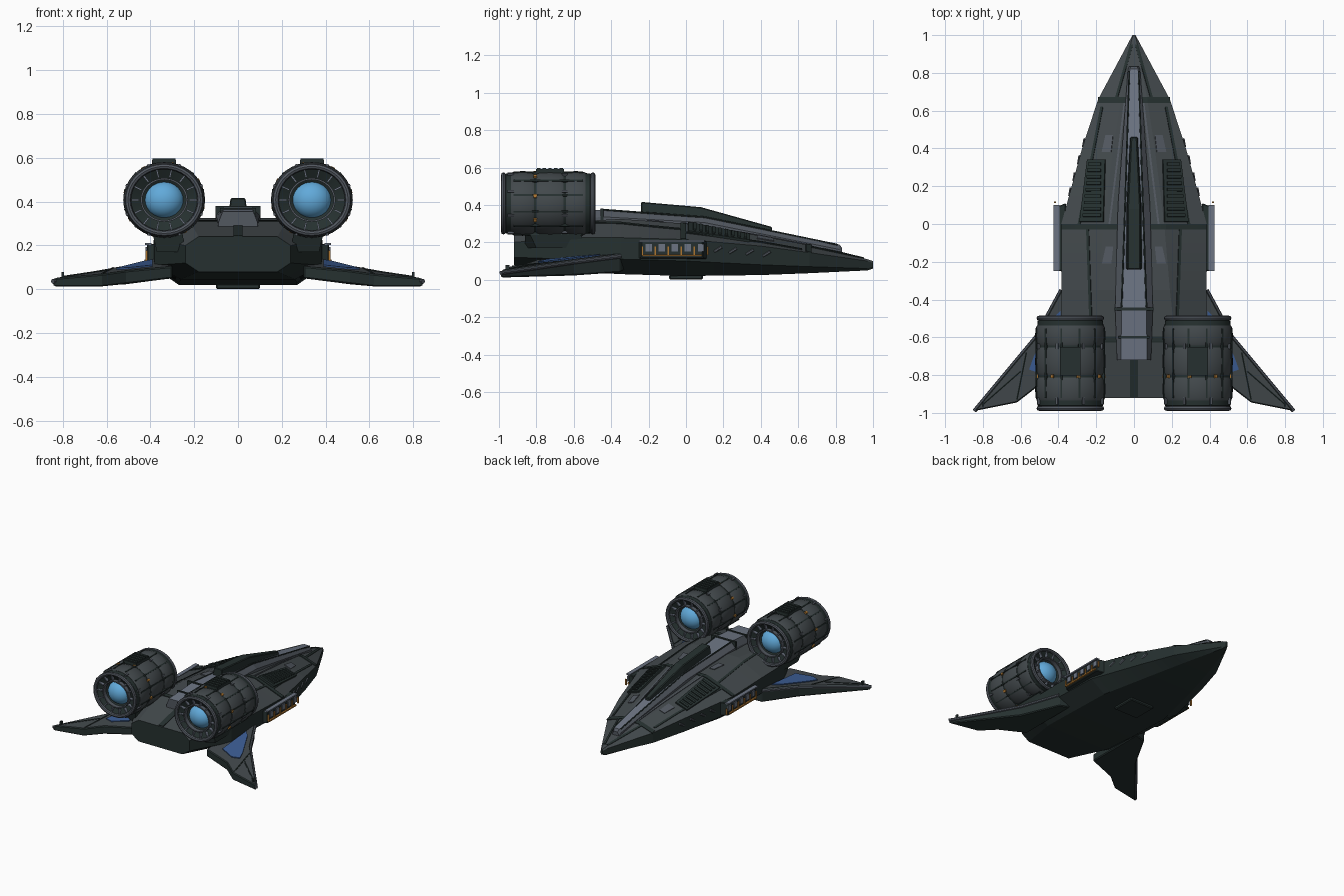
import bpy, bmesh, math
from mathutils import Vector, Matrix

if "Cube" in bpy.data.objects:
    bpy.data.objects.remove(bpy.data.objects["Cube"])


def material(name, rgb):
    m = bpy.data.materials.new(name)
    m.diffuse_color = (*rgb, 1)
    m.use_nodes = True
    m.node_tree.nodes["Principled BSDF"].inputs["Base Color"].default_value = m.diffuse_color
    return m


HULL = material("hull_grey", (0.055, 0.066, 0.072))
DARK = material("dark_green_grey", (0.019, 0.030, 0.029))
LIGHT = material("light_steel", (0.15, 0.175, 0.225))
MID = material("mid_steel", (0.085, 0.098, 0.118))
GLOW = material("engine_blue", (0.12, 0.40, 0.70))
BLUE = material("wing_blue", (0.045, 0.11, 0.30))
ORANGE = material("orange", (0.42, 0.18, 0.03))


def finish(name, bm, mats, mirror=False, smooth=False, rule=None, solid=0, bevel=0):
    bmesh.ops.recalc_face_normals(bm, faces=bm.faces)
    mats = mats if isinstance(mats, list) else [mats]
    for f in bm.faces:
        f.smooth = smooth
        if rule:
            f.material_index = rule(f)
    me = bpy.data.meshes.new(name)
    bm.to_mesh(me)
    bm.free()
    for m in mats:
        me.materials.append(m)
    if smooth:
        me.set_sharp_from_angle(angle=math.radians(35))
    ob = bpy.data.objects.new(name, me)
    bpy.context.collection.objects.link(ob)
    if solid:
        mod = ob.modifiers.new("thickness", 'SOLIDIFY')
        mod.thickness, mod.offset = solid, 0
    if bevel:
        mod = ob.modifiers.new("bevel", 'BEVEL')
        mod.width, mod.segments = bevel, 1
    if mirror:
        ob.modifiers.new("mirror", 'MIRROR')
    return ob


def box(bm, c, size, rot=Matrix()):
    bmesh.ops.create_cube(bm, size=1, matrix=Matrix.Translation(c) @ rot @ Matrix.Diagonal((*size, 1)))


def tube(bm, a, b, r, n=8):
    a, b = Vector(a), Vector(b)
    q = (b - a).to_track_quat('Z', 'Y').to_matrix().to_4x4()
    bmesh.ops.create_cone(bm, cap_ends=True, segments=n, radius1=r, radius2=r, depth=(b - a).length,
                          matrix=Matrix.Translation((a + b) / 2) @ q)


def loft(bm, rings):
    vs = [[bm.verts.new(p) for p in r] for r in rings]
    n = len(vs[0])
    for a, b in zip(vs, vs[1:]):
        for i in range(n):
            bm.faces.new((a[i], a[(i + 1) % n], b[(i + 1) % n], b[i]))
    bm.faces.new(vs[0])
    bm.faces.new(vs[-1])


# hull stations: y, bottom width, bottom z, side width, side low z, side high z, top width, top z
ST = [(-.92, .18, .08, .24, .12, .20, .18, .24), (-.62, .26, .045, .38, .11, .225, .22, .31),
      (-.35, .27, .03, .385, .11, .225, .19, .325), (0, .27, .02, .385, .10, .215, .16, .30),
      (.4, .18, .025, .275, .08, .18, .11, .235), (.66, .11, .035, .19, .07, .145, .07, .185),
      (.97, .016, .05, .024, .06, .10, .014, .11), (1, .004, .06, .008, .07, .09, .004, .10)]


def station(y):
    for a, b in zip(ST, ST[1:]):
        if y <= b[0]:
            t = max(0, (y - a[0]) / (b[0] - a[0]))
            return [p + (q - p) * t for p, q in zip(a, b)]
    return ST[-1]


def top_z(x, y):
    _, _, _, w, _, z2, wt, zt = station(y)
    t = min(1, max(0, (abs(x) - wt) / (w - wt)))
    return zt + (z2 - zt) * t


# main hull
ys = sorted(set([s[0] for s in ST] + [-.9 + .05 * i for i in range(38)]))
rings = []
for y in ys:
    _, wb, zb, w, z1, z2, wt, zt = station(y)
    half = [(wb, zb), (w, z1), (w, z2), (wt, zt)]
    rings.append([(x, y, z) for x, z in half] + [(-x, y, z) for x, z in reversed(half)])
bm = bmesh.new()
loft(bm, rings)
finish("hull", bm, [HULL, DARK], rule=lambda f: 0 if f.normal.z > .25 else 1)


# plates that follow the hull top, given by four plan corners
def patch(bm, a, b, c, d, n=8):
    a, b, c, d = map(Vector, (a, b, c, d))
    g = []
    for i in range(n + 1):
        row = []
        for j in range(n + 1):
            p = a.lerp(b, i / n).lerp(d.lerp(c, i / n), j / n)
            row.append(bm.verts.new((p.x, p.y, top_z(p.x, p.y))))
        g.append(row)
    for i in range(n):
        for j in range(n):
            bm.faces.new((g[i][j], g[i + 1][j], g[i + 1][j + 1], g[i][j + 1]))


bm = bmesh.new()
for y in (.655, -.015, -.61):                       # cross seams
    w = station(y)[3] - .002
    patch(bm, (.0, y - .015), (w, y - .015), (w, y + .015), (.0, y + .015), 16)
for a, b in (((.245, -.03), (.225, -.6)), ((.17, .62), (.29, .0)), ((.012, .95), (.10, .64))):
    patch(bm, (a[0] - .007, a[1]), (a[0] + .007, a[1]), (b[0] + .007, b[1]), (b[0] - .007, b[1]), 16)
patch(bm, (0, -.915), (.02, -.915), (.02, -.7), (0, -.7))
finish("hull_seams", bm, DARK, mirror=True, solid=.01)
bm = bmesh.new()
patch(bm, (.045, .64), (.055, .64), (.135, 0), (.125, 0), 16)
for y in (.42, -.17):                               # access hatches
    patch(bm, (.12, y - .04), (.17, y - .04), (.15, y + .05), (.11, y + .05))
finish("hull_trim", bm, MID, mirror=True, solid=.01)

# ribbed vents
bm = bmesh.new()
patch(bm, (.16, .01), (.285, .01), (.245, .34), (.15, .34))
finish("vent_base", bm, DARK, mirror=True, solid=.026)
bm = bmesh.new()
for i in range(9):
    y = .035 + i * .034
    patch(bm, (.17, y), (.268 - .1 * y, y), (.268 - .1 * y, y + .016), (.17, y + .016), 4)
finish("vent_slats", bm, DARK, mirror=True, solid=.042)

# spine: y, base width, top width, base z, top z
SP = [(-.72, .09, .07, .24, .355), (-.45, .10, .065, .29, .375), (.1, .085, .045, .27, .335),
      (.82, .032, .022, .13, .188), (.835, .025, .015, .13, .17)]
bm = bmesh.new()
loft(bm, [[(b, y, z0), (b, y, z0 + (z1 - z0) * .55), (t, y, z1), (-t, y, z1),
           (-b, y, z0 + (z1 - z0) * .55), (-b, y, z0)] for y, b, t, z0, z1 in SP])
finish("spine", bm, [MID, LIGHT], rule=lambda f: 1 if f.normal.z > .93 else 0)
bm = bmesh.new()
box(bm, (0, -.45, .335), (.205, .016, .09))
box(bm, (0, -.6, .33), (.165, .012, .08))
for s in (1, -1):
    tube(bm, (.066 * s, -.44, .374), (.047 * s, .1, .334), .005)
    tube(bm, (.047 * s, .1, .334), (.024 * s, .81, .187), .005)
finish("spine_bands", bm, DARK)

# dorsal fin
bm = bmesh.new()
loft(bm, [[(b, y, z0), (t, y, z1), (-t, y, z1), (-b, y, z0)] for y, b, t, z0, z1 in
          ((-.24, .044, .034, .34, .416), (.08, .044, .034, .31, .388), (.46, .024, .016, .24, .282))])
finish("dorsal_fin", bm, DARK, bevel=.005)

# belly plate
bm = bmesh.new()
box(bm, (0, 0, .013), (.2, .18, .024))
finish("belly_plate", bm, DARK, bevel=.006)


# wings
def wing_top(x, y):
    return .05 + .09 * (y + .99) + .07 * (.845 - x)


PLAN = [(.3, -.33), (.385, -.35), (.52, -.6), (.845, -.99), (.62, -.945), (.51, -.86), (.3, -.80)]
bm = bmesh.new()
loft(bm, [[(x, y, max(.012, .05 - (x - .3) * .12)) for x, y in PLAN], [(x, y, wing_top(x, y)) for x, y in PLAN]])
finish("wing", bm, [HULL, DARK], mirror=True, bevel=.006, rule=lambda f: 0 if f.normal.z > .5 else 1)
bm = bmesh.new()
for a, b in zip(PLAN[1:3], PLAN[2:4]):
    tube(bm, (*a, wing_top(*a) - .014), (*b, wing_top(*b) - .014), .011)
finish("wing_leading_edge", bm, MID, mirror=True)
bm = bmesh.new()
bm.faces.new([bm.verts.new((x, y, wing_top(x, y) + .003)) for x, y in
              ((.39, -.46), (.43, -.5), (.53, -.7), (.555, -.77), (.5, -.79), (.39, -.74))])
finish("wing_blue_panel", bm, BLUE, mirror=True, solid=.008)
bm = bmesh.new()
for a, b in (((.57, -.68), (.62, -.93)), ((.6, -.78), (.8, -.955))):
    tube(bm, (*a, wing_top(*a)), (*b, wing_top(*b)), .005, 6)
box(bm, (.8, -.955, .065), (.012, .02, .03))
finish("wing_details", bm, DARK, mirror=True)

# side pods with windows and orange line
bm = bmesh.new()
loft(bm, [[(.36, y0, z) for y0, z in ((-.26, .11), (.11, .11), (.11, .21), (-.26, .21))],
          [(.415, y0, z) for y0, z in ((-.24, .115), (.09, .115), (.09, .205), (-.24, .205))]])
finish("side_pod", bm, DARK, mirror=True, bevel=.004)
bm = bmesh.new()
for i in range(5):
    box(bm, (.417, -.2 + i * .07, .172), (.012, .034, .04))
box(bm, (.41, -.075, .207), (.03, .35, .01))
finish("pod_windows", bm, LIGHT, mirror=True)
bm = bmesh.new()
box(bm, (.42, -.075, .131), (.014, .32, .01))
for i in range(6):
    box(bm, (.418, -.235 + i * .07, .155), (.01, .008, .045))
finish("pod_orange_line", bm, ORANGE, mirror=True)
bm = bmesh.new()
for y in (.17, .25, .34, .43):
    w, z = station(y)[3], station(y)[5]
    tube(bm, (w + .003, y - .02, z - .05), (w - .004, y + .02, z - .025), .008, 6)
finish("flank_vents", bm, MID, mirror=True)

# engines, built around the right one and mirrored
EX, EY, EZ, SX = .337, -.737, .408, 1.08


def lathe(bm, prof, n=36):
    rows = [[bm.verts.new((EX + SX * r * math.cos(2 * math.pi * i / n), EY + y,
                           EZ + r * math.sin(2 * math.pi * i / n))) for i in range(n)] for y, r in prof]
    for a, b in zip(rows, rows[1:] + rows[:1]):
        for i in range(n):
            bm.faces.new((a[i], a[(i + 1) % n], b[(i + 1) % n], b[i]))


def around(bm, n, r, y, size, offset=0.0):
    for i in range(n):
        t = 2 * math.pi * (i + offset) / n
        box(bm, (EX + SX * r * math.cos(t), EY + y, EZ + r * math.sin(t)), size, Matrix.Rotation(-t, 4, 'Y'))


bm = bmesh.new()
lathe(bm, [(-.235, .148), (-.195, .08), (.195, .08), (.235, .148), (.225, .16), (.2, .162), (-.2, .162), (-.225, .16)])
finish("engine_core", bm, DARK, mirror=True, smooth=True)
bm = bmesh.new()
for a, b in ((-.198, -.075), (-.063, .083), (.095, .2)):
    lathe(bm, [(a, .15), (a, .164), (a + .015, .17), ((a + b) / 2, .173), (b - .015, .17), (b, .164), (b, .15)])
finish("engine_casing", bm, HULL, mirror=True, smooth=True)
bm = bmesh.new()
for s in (-1, 1):
    lathe(bm, [(s * .239 + .013 * math.cos(k * math.pi / 4), .153 + .013 * math.sin(k * math.pi / 4)) for k in range(8)])
    lathe(bm, [(s * .236, .092), (s * .236, .1), (s * .205, .1), (s * .205, .092)])
finish("engine_rings", bm, MID, mirror=True, smooth=True)
bm = bmesh.new()
for s in (-1, 1):
    around(bm, 14, .122, s * .228, (.036, .022, .008))
finish("engine_spokes", bm, LIGHT, mirror=True)
bm = bmesh.new()
for s in (-1, 1):
    bmesh.ops.create_uvsphere(bm, u_segments=24, v_segments=14, radius=.088,
                              matrix=Matrix.Translation((EX, EY + s * .175, EZ)) @ Matrix.Diagonal((1.03, .85, .96, 1)))
finish("engine_glow", bm, GLOW, mirror=True, smooth=True)
bm = bmesh.new()
around(bm, 12, .168, 0, (.014, .37, .009), .5)
for i in range(5):                                  # ribbed box on top
    box(bm, (EX, EY - .05 + i * .03, EZ + .178), (.105, .018, .022))
box(bm, (EX, EY + .01, EZ + .172), (.11, .15, .022))
finish("engine_ribs", bm, DARK, mirror=True)
bm = bmesh.new()
around(bm, 8, .17, -.069, (.01, .02, .018), .3)
finish("engine_markers", bm, ORANGE, mirror=True)
bm = bmesh.new()
around(bm, 8, .17, -.2, (.012, .035, .012), .5)
around(bm, 8, .168, .089, (.012, .03, .012), .5)
finish("engine_clamps", bm, MID, mirror=True)

# pylons joining engines to hull
bm = bmesh.new()
loft(bm, [[(x, y, .17) for x, y in ((.24, -.86), (.37, -.8), (.37, -.54), (.24, -.54))],
          [(x, y, .30) for x, y in ((.26, -.86), (.40, -.86), (.40, -.58), (.26, -.58))]])
finish("engine_pylon", bm, DARK, mirror=True)
